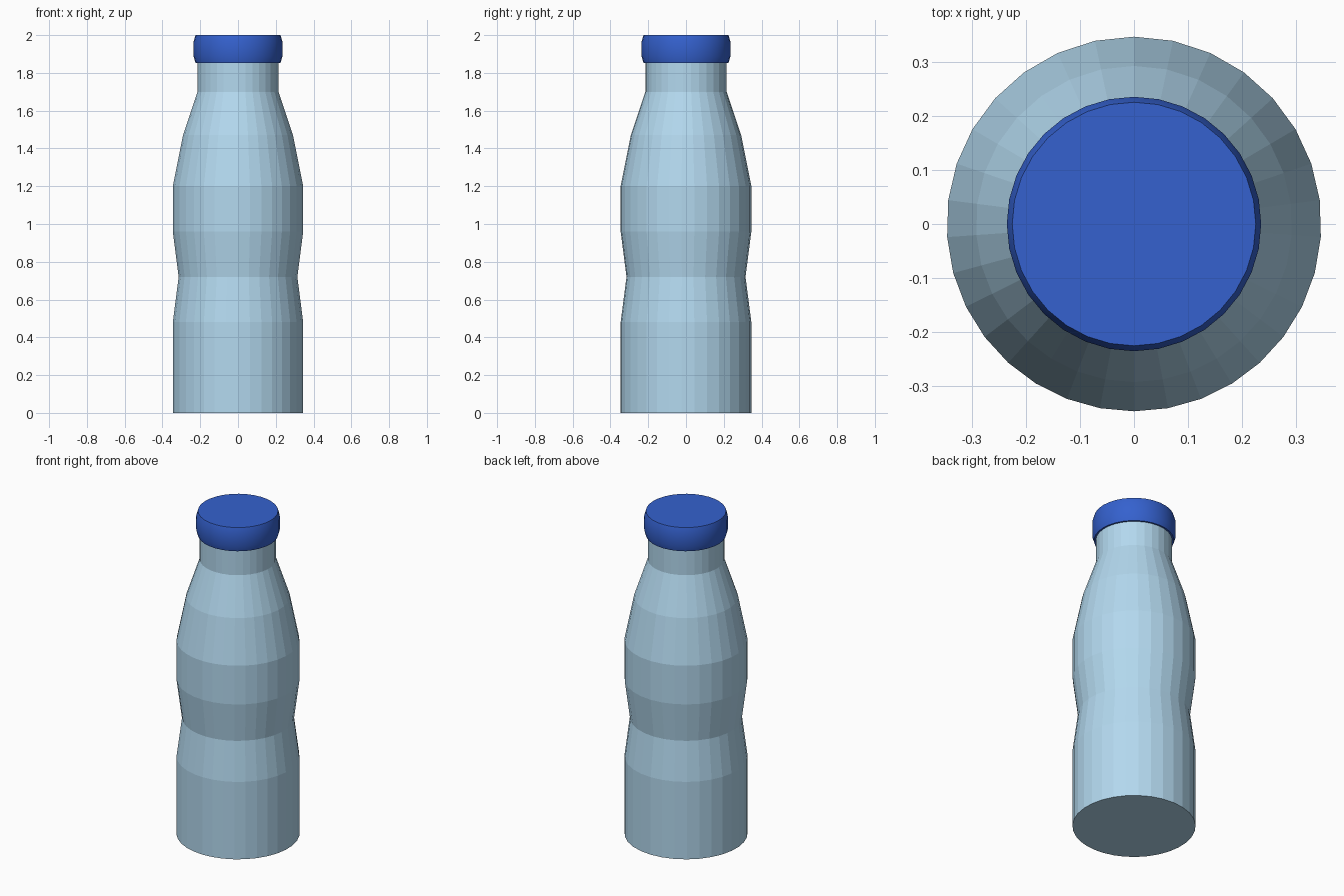
import bpy, bmesh, math

if "Cube" in bpy.data.objects:
    bpy.data.objects.remove(bpy.data.objects["Cube"])

SIDES = 32


def lathe(name, profile, color, warp=0.0, smooth=False):
    """Revolve (radius, z) points around z and close both ends."""
    bm = bmesh.new()
    rings = []
    for r, z in profile:
        ring = []
        for k in range(SIDES):
            t = 2 * math.pi * k / SIDES
            a = t + warp * math.sin(t)  # facets slightly wider at the back
            ring.append(bm.verts.new((-r * math.sin(a), r * math.cos(a), z)))
        rings.append(ring)
    for low, high in zip(rings, rings[1:]):
        for k in range(SIDES):
            n = (k + 1) % SIDES
            bm.faces.new((low[k], low[n], high[n], high[k]))
    bm.faces.new(rings[0][::-1])
    bm.faces.new(rings[-1])
    bmesh.ops.recalc_face_normals(bm, faces=bm.faces)
    mesh = bpy.data.meshes.new(name)
    bm.to_mesh(mesh)
    bm.free()
    obj = bpy.data.objects.new(name, mesh)
    bpy.context.collection.objects.link(obj)
    mat = bpy.data.materials.new(name + "_color")
    mat.diffuse_color = color
    mat.use_nodes = True
    mat.node_tree.nodes["Principled BSDF"].inputs["Base Color"].default_value = mat.diffuse_color
    mesh.materials.append(mat)
    if smooth:
        bpy.ops.object.select_all(action='DESELECT')
        obj.select_set(True)
        bpy.context.view_layer.objects.active = obj
        bpy.ops.object.shade_smooth_by_angle(angle=math.radians(30))
    return obj


# Faceted bottle with a pinched grip, sloping shoulder and neck
lathe("bottle_body",
      [(0.346, 0), (0.346, 0.48), (0.315, 0.72), (0.346, 0.96), (0.346, 1.20),
       (0.292, 1.47), (0.215, 1.70), (0.215, 1.90)],
      (0.45, 0.69, 0.86, 1), warp=0.07)

# Smooth screw cap with chamfered rims
lathe("bottle_cap",
      [(0.225, 1.853), (0.235, 1.887), (0.235, 1.966), (0.225, 2.0)],
      (0.035, 0.12, 0.62, 1), smooth=True)
